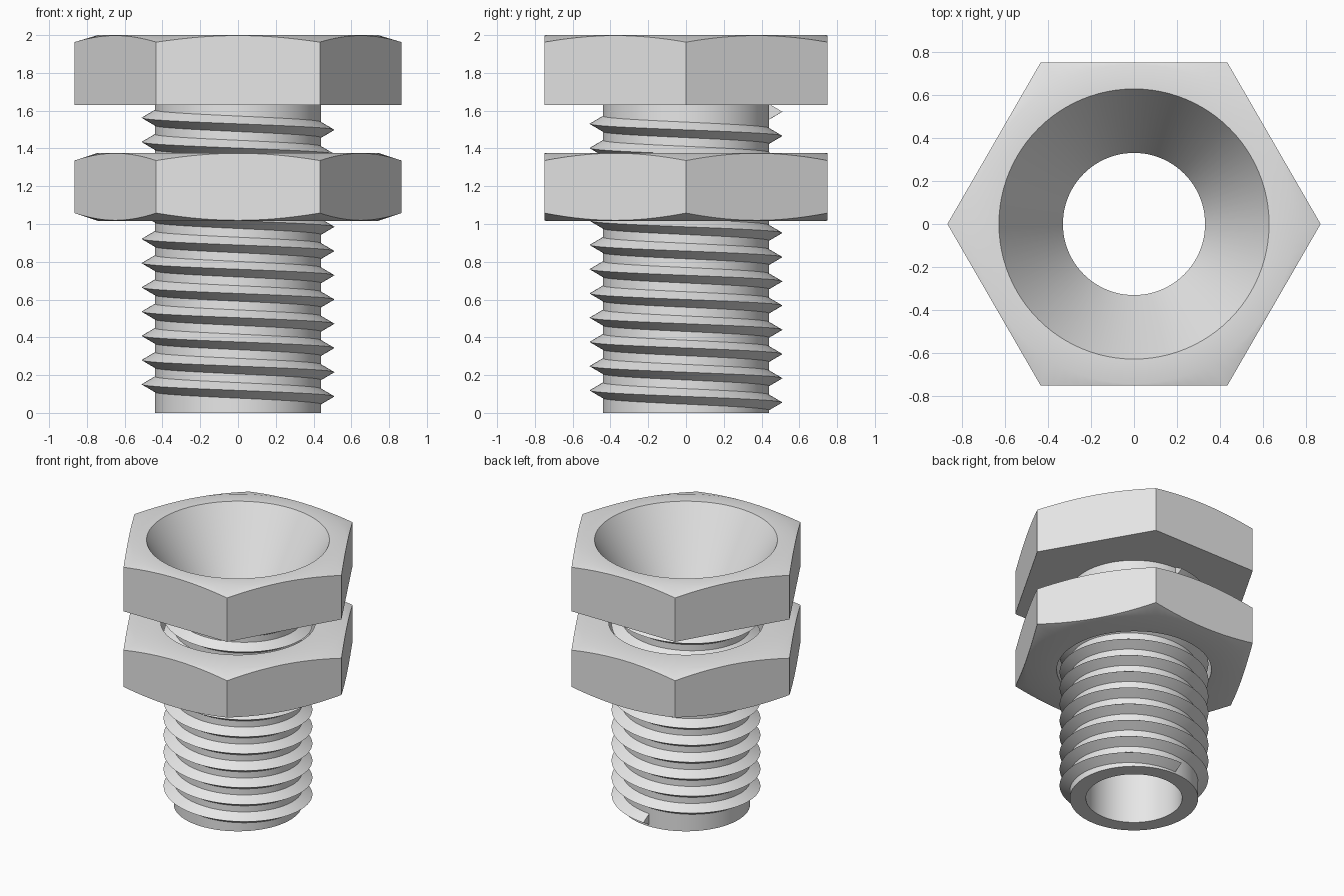
import bpy, bmesh, math

cube = bpy.data.objects.get("Cube")
if cube:
    bpy.data.objects.remove(cube, do_unlink=True)

SEGS = 96            # divisible by 6 so hex corners fall on vertices
FLAT = 0.75          # hex centre-to-flat distance
CHAMFER_R = 0.742    # radius where the conical corner chamfer begins

steel = bpy.data.materials.new("light_grey_steel")
steel.use_nodes = True
steel.diffuse_color = (0.8, 0.8, 0.8, 1)
steel.node_tree.nodes["Principled BSDF"].inputs["Base Color"].default_value = (0.8, 0.8, 0.8, 1)


def finish(bm, name):
    bmesh.ops.recalc_face_normals(bm, faces=bm.faces)
    mesh = bpy.data.meshes.new(name)
    bm.to_mesh(mesh)
    bm.free()
    mesh.materials.append(steel)
    obj = bpy.data.objects.new(name, mesh)
    bpy.context.collection.objects.link(obj)
    bpy.ops.object.select_all(action='DESELECT')
    obj.select_set(True)
    bpy.context.view_layer.objects.active = obj
    bpy.ops.object.shade_smooth_by_angle(angle=math.radians(25))
    return obj


def hex_radius(a):
    """Distance to the hexagon outline at angle a, corners on the x axis."""
    return FLAT / math.cos(a % (math.pi / 3) - math.pi / 6)


def loft(name, profile):
    """Closed profile of (radius, z, slope); radius None follows the hexagon,
    with its edge raised or lowered by slope to form the conical chamfer."""
    bm = bmesh.new()
    rings = []
    for r, z, slope in profile:
        ring = []
        for i in range(SEGS):
            a = 2 * math.pi * i / SEGS
            rad = hex_radius(a) if r is None else r
            dz = slope * (rad - CHAMFER_R) if r is None else 0
            ring.append(bm.verts.new((rad * math.cos(a), rad * math.sin(a), z + dz)))
        rings.append(ring)
    for k, lower in enumerate(rings):
        upper = rings[(k + 1) % len(rings)]
        for i in range(SEGS):
            j = (i + 1) % SEGS
            bm.faces.new((lower[i], lower[j], upper[j], upper[i]))
    return finish(bm, name)


def helix_thread(name, z0, pitch, turns, root, crest, half):
    """Triangular ridge winding upwards clockwise from the back."""
    bm = bmesh.new()
    section = [(root, -half), (crest, 0), (root, half)]
    rows = []
    for i in range(turns * SEGS + 1):
        t = i / SEGS
        a = math.pi / 2 - 2 * math.pi * t
        rows.append([bm.verts.new((r * math.cos(a), r * math.sin(a), z0 + pitch * t + dz))
                     for r, dz in section])
    for p, q in zip(rows, rows[1:]):
        for k in range(3):
            m = (k + 1) % 3
            bm.faces.new((p[k], p[m], q[m], q[k]))
    bm.faces.new(rows[0])
    bm.faces.new(rows[-1][::-1])
    return finish(bm, name)


# Hollow bolt: bore, funnel, hex head and shank
loft("bolt_body", [
    (0.33, 0, 0), (0.33, 1.486, 0), (0.627, 2, 0),
    (CHAMFER_R, 2, 0), (None, 2, -0.3), (None, 1.63, 0),
    (0.44, 1.63, 0), (0.44, 0, 0),
])

# Thread around the shank, its root sunk slightly into the surface
helix_thread("bolt_thread", 0.055, 0.1283, 12, 0.43, 0.51, 0.047)

# Hex nut, chamfered on both sides
loft("hex_nut", [
    (0.53, 1.017, 0), (0.53, 1.377, 0), (CHAMFER_R, 1.377, 0),
    (None, 1.377, -0.33), (None, 1.017, 0.33), (CHAMFER_R, 1.017, 0),
])
